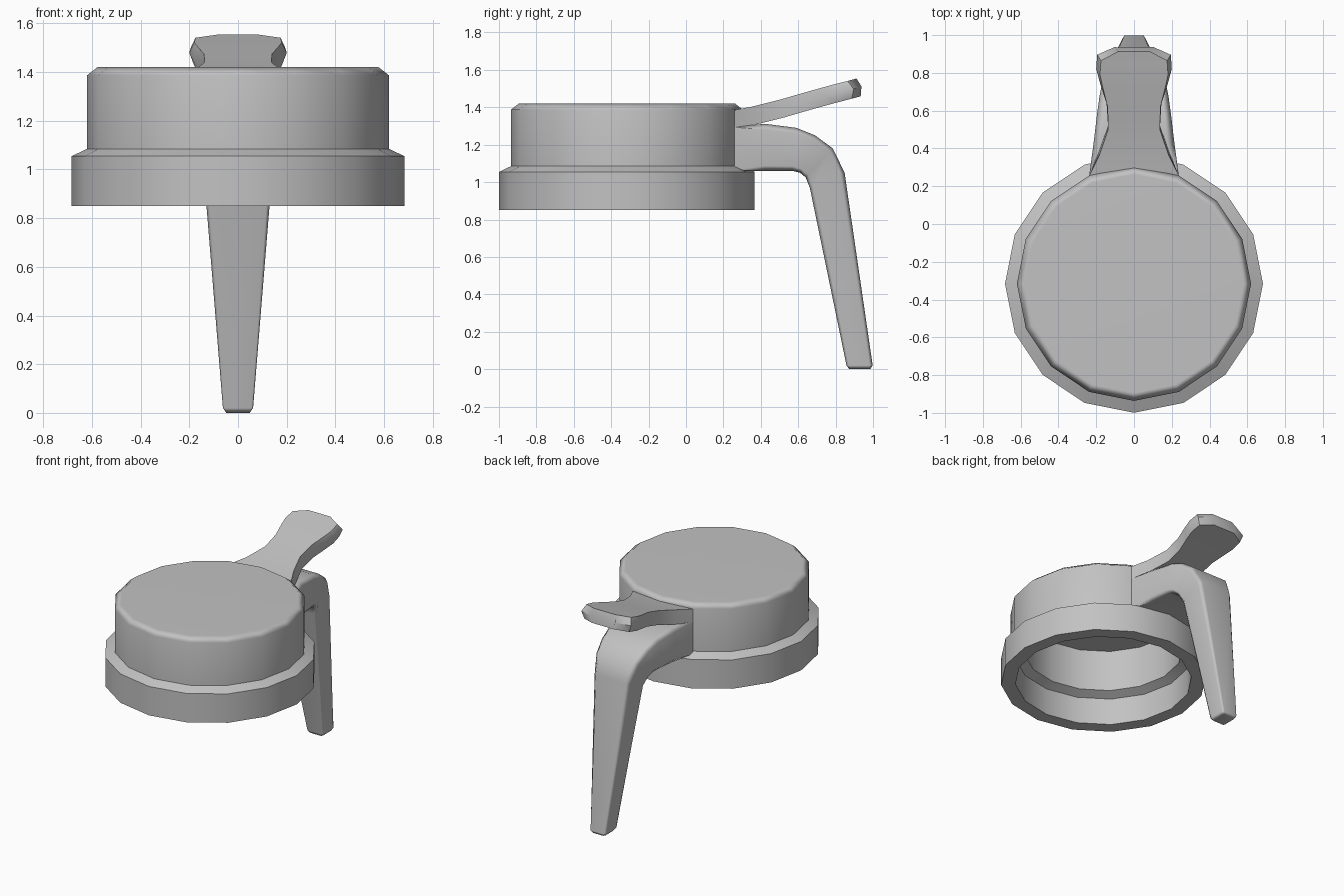
import bpy
import bmesh
from math import sin, cos, pi, radians

old = bpy.data.objects.get("Cube")
if old:
    bpy.data.objects.remove(old, do_unlink=True)

grey = bpy.data.materials.new("plain grey")
grey.use_nodes = True
grey.diffuse_color = (0.54, 0.54, 0.54, 1)
grey.node_tree.nodes["Principled BSDF"].inputs["Base Color"].default_value = (0.54, 0.54, 0.54, 1)


def loft(name, rings, angle):
    """Skin a list of equal-sized rings, close both ends, and smooth with flat main faces."""
    bm = bmesh.new()
    loops = [[bm.verts.new(p) for p in ring] for ring in rings]
    n = len(loops[0])
    for a, b in zip(loops, loops[1:]):
        for i in range(n):
            j = (i + 1) % n
            bm.faces.new((a[i], a[j], b[j], b[i]))
    bm.faces.new(loops[0])
    bm.faces.new(loops[-1])
    bmesh.ops.recalc_face_normals(bm, faces=bm.faces)
    mesh = bpy.data.meshes.new(name)
    bm.to_mesh(mesh)
    bm.free()
    mesh.materials.append(grey)
    obj = bpy.data.objects.new(name, mesh)
    bpy.context.collection.objects.link(obj)
    bpy.ops.object.select_all(action="DESELECT")
    obj.select_set(True)
    bpy.context.view_layer.objects.active = obj
    bpy.ops.object.shade_smooth_by_angle(angle=radians(angle))
    obj.modifiers.new("flat main faces", "WEIGHTED_NORMAL").keep_sharp = True


def mirrored(half):
    """Complete a ring from its +x half."""
    return half + [(-x, y, z) for x, y, z in reversed(half)]


# Hollow cap: profile of (radius, height) from the outer top round to the inner ceiling
SIDES, CENTRE_Y = 16, -0.316
profile = [(0.578, 1.42), (0.62, 1.387), (0.62, 1.085), (0.683, 1.055),
           (0.683, 0.85), (0.587, 0.85), (0.587, 1.045), (0.525, 1.075), (0.525, 1.375)]
loft("cap", [[(r * cos(2 * pi * i / SIDES), CENTRE_Y + r * sin(2 * pi * i / SIDES), z)
              for i in range(SIDES)] for r, z in profile], 60)

# Thumb lever: half width, y and z along the top edge, and how far its rim bulges
lever = [(0.237, 0.258, 1.385, 0), (0.185, 0.36, 1.405, 0), (0.137, 0.5, 1.44, 0),
         (0.145, 0.62, 1.475, 0.005), (0.18, 0.72, 1.503, 0.015), (0.2, 0.79, 1.522, 0.02),
         (0.195, 0.865, 1.541, 0.02), (0.1, 0.912, 1.554, 0.015)]
rings = []
for k, (w, y, z, bulge) in enumerate(lever):
    back = 0.022 if k else 0
    rings.append(mirrored([(w - bulge, y, z), (w, y + back / 2 + bulge, z - 0.043),
                           (w - bulge, y + back, z - 0.095)]))
loft("thumb_lever", rings, 50)

# Handle: half width, outer (y, z) and inner (y, z) of each section
handle = [(0.237, (0.258, 1.295), (0.258, 1.06)), (0.215, (0.42, 1.312), (0.42, 1.06)),
          (0.195, (0.59, 1.29), (0.57, 1.06)), (0.182, (0.69, 1.25), (0.61, 1.05)),
          (0.165, (0.785, 1.18), (0.64, 1.025)), (0.14, (0.848, 1.05), (0.662, 0.97)),
          (0.062, (0.998, 0.02), (0.858, 0.02)), (0.048, (0.985, 0), (0.872, 0))]
rings = []
for k, (w, (oy, oz), (iy, iz)) in enumerate(handle):
    # Chamfer the corners, with a square section at the root
    outer, inner = (0.18, 0.11) if k else (0.02, 0.02)

    def section(x, t):
        return (x, oy + (iy - oy) * t, oz + (iz - oz) * t)

    rings.append(mirrored([section(w * (1 - outer), 0), section(w, outer * 0.7),
                           section(w, 1 - inner), section(w * (1 - inner), 1)]))
loft("handle", rings, 60)
